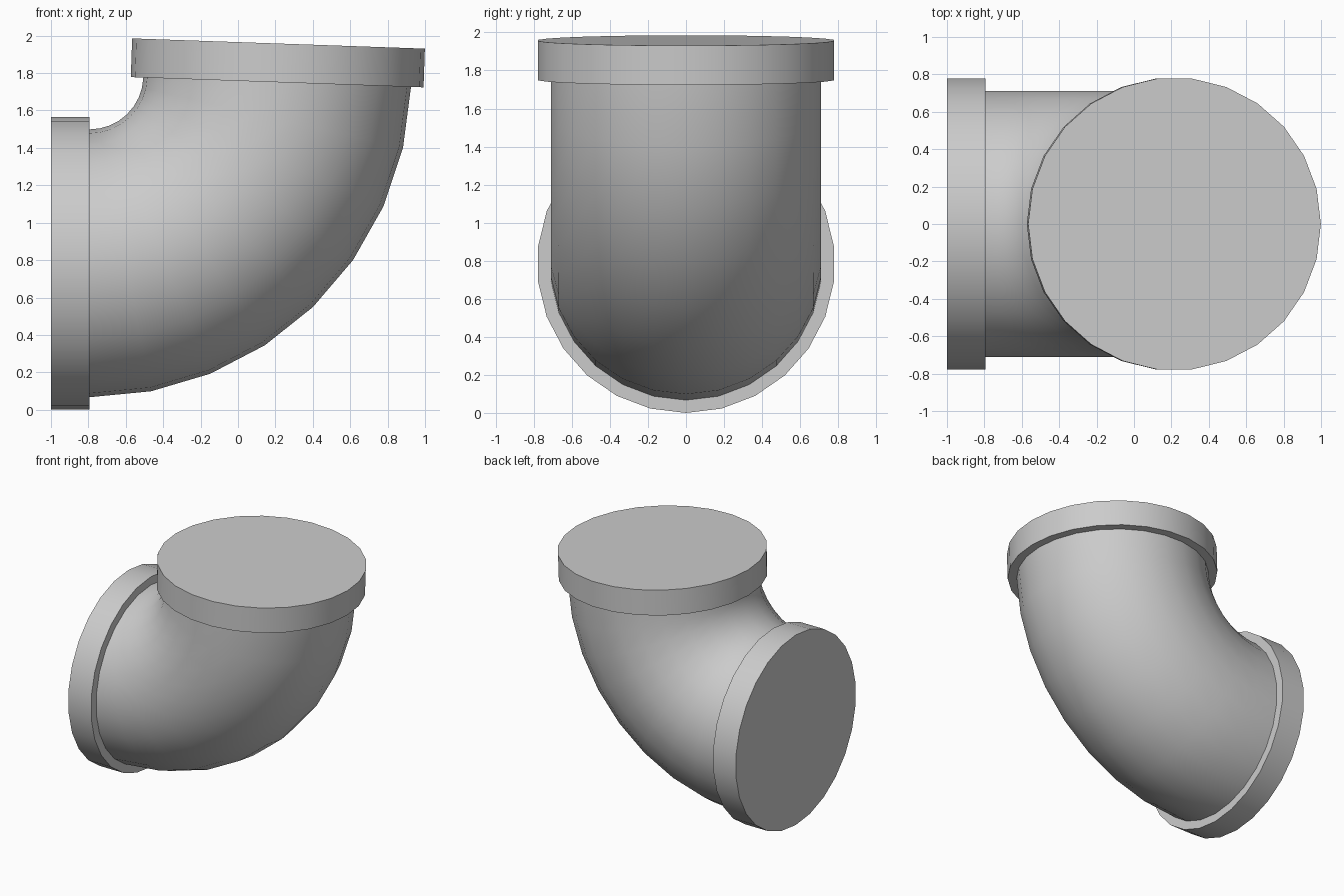
import bpy
import bmesh
from math import sin, cos, pi, radians
from mathutils import Vector

SIDES = 26
STEPS = 8
SWEEP = radians(88)
BEND_RADIUS = 1.003
PIPE_RADIUS = 0.716
FLANGE_RADIUS = 0.783
FLANGE_LENGTH = 0.207
PIVOT = Vector((-0.793, 0, FLANGE_RADIUS + BEND_RADIUS))

if "Cube" in bpy.data.objects:
    bpy.data.objects.remove(bpy.data.objects["Cube"], do_unlink=True)

# One plain grey for the whole fitting
grey = bpy.data.materials.new("plain grey")
grey.use_nodes = True
colour = (0.6, 0.6, 0.6, 1)
grey.diffuse_color = colour
grey.node_tree.nodes["Principled BSDF"].inputs["Base Color"].default_value = colour


def section(angle, radius, offset=0.0):
    """Ring of points square to the bend, pushed along its axis by offset."""
    outward = Vector((sin(angle), 0, -cos(angle)))
    along = Vector((cos(angle), 0, sin(angle)))
    centre = PIVOT + outward * BEND_RADIUS + along * offset
    turns = [2 * pi * i / SIDES for i in range(SIDES)]
    return [centre + radius * (outward * cos(t) + Vector((0, sin(t), 0))) for t in turns]


def loft(name, sections, capped):
    """Skin a row of rings, with optional flat ends."""
    bm = bmesh.new()
    rings = [[bm.verts.new(p) for p in ring] for ring in sections]
    for a, b in zip(rings, rings[1:]):
        for i in range(SIDES):
            j = (i + 1) % SIDES
            bm.faces.new((a[i], b[i], b[j], a[j]))
    if capped:
        bm.faces.new(rings[0])
        bm.faces.new(rings[-1])
        bmesh.ops.recalc_face_normals(bm, faces=bm.faces[:])
    mesh = bpy.data.meshes.new(name)
    bm.to_mesh(mesh)
    bm.free()
    mesh.materials.append(grey)
    obj = bpy.data.objects.new(name, mesh)
    bpy.context.collection.objects.link(obj)
    bpy.ops.object.select_all(action="DESELECT")
    obj.select_set(True)
    bpy.context.view_layer.objects.active = obj
    bpy.ops.object.shade_smooth_by_angle(angle=radians(40))
    return obj


# Curved pipe; the outward winding follows from the ring order
elbow = loft("elbow_pipe",
             [section(SWEEP * k / STEPS, PIPE_RADIUS) for k in range(STEPS + 1)], False)
bm = bmesh.new()
bm.from_mesh(elbow.data)
bm.faces.ensure_lookup_table()
first = bm.faces[0]
axis_point = PIVOT + Vector((0, 0, -BEND_RADIUS))
if first.normal.dot(first.calc_center_median() - axis_point) < 0:
    bmesh.ops.reverse_faces(bm, faces=bm.faces[:])
bm.to_mesh(elbow.data)
bm.free()

# Closed collars at both ends
for name, angle, push in (("side_flange", 0, -FLANGE_LENGTH),
                          ("top_flange", SWEEP, FLANGE_LENGTH)):
    loft(name, [section(angle, FLANGE_RADIUS), section(angle, FLANGE_RADIUS, push)], True)
